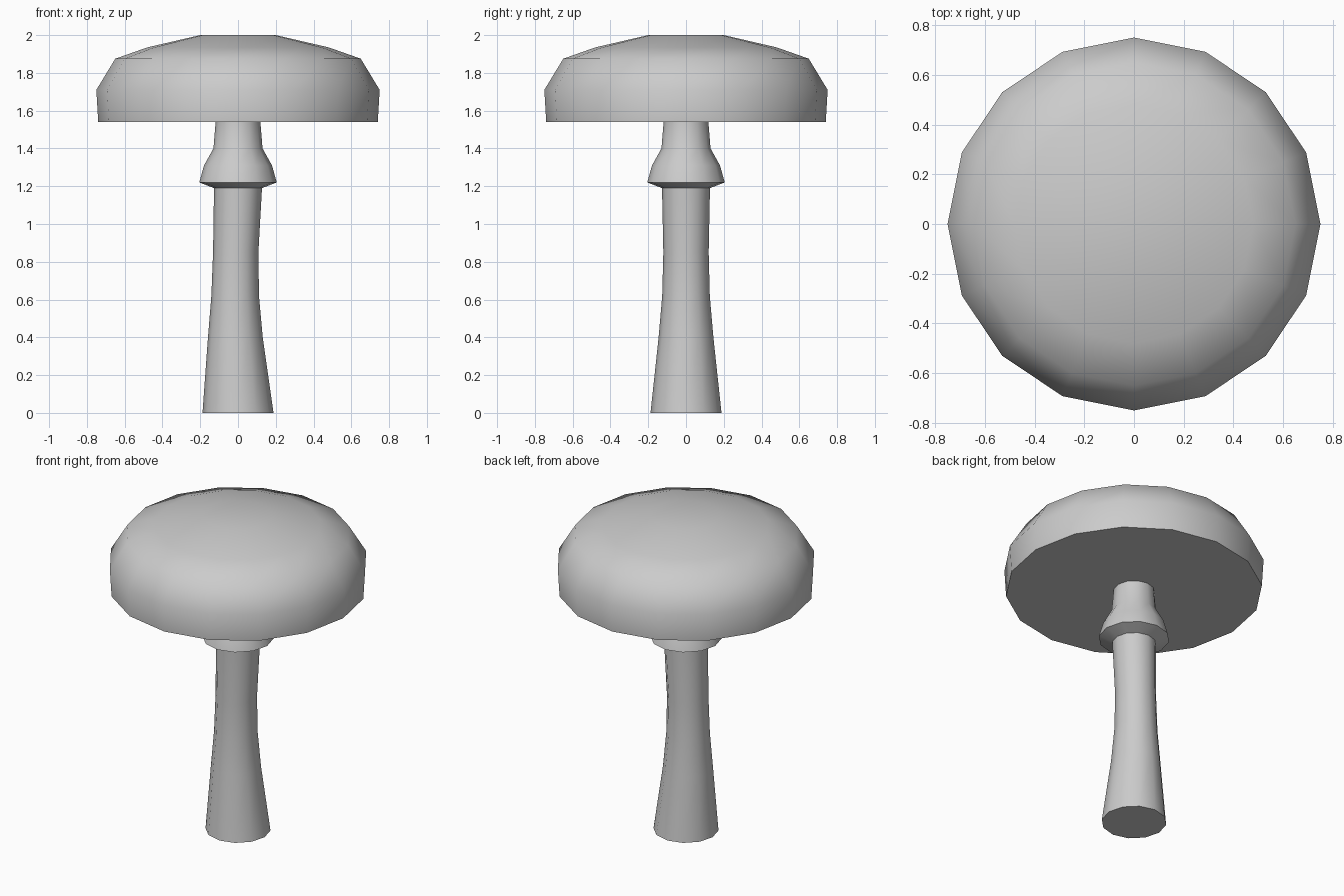
import bpy, bmesh
from math import cos, sin, tau, radians

cube = bpy.data.objects.get("Cube")
if cube:
    bpy.data.objects.remove(cube, do_unlink=True)

grey = bpy.data.materials.new("plain grey")
grey.use_nodes = True
colour = (0.6, 0.6, 0.6, 1)
grey.diffuse_color = colour
grey.node_tree.nodes["Principled BSDF"].inputs["Base Color"].default_value = colour


def lathe(name, sides, rings):
    """Stack closed rings of (radius, height, x shift) and cap both ends."""
    bm = bmesh.new()
    loops = []
    for r, z, shift in rings:
        loops.append([bm.verts.new((shift + r * cos(tau * i / sides),
                                    r * sin(tau * i / sides), z))
                      for i in range(sides)])
    for low, high in zip(loops, loops[1:]):
        for i in range(sides):
            j = (i + 1) % sides
            bm.faces.new((low[i], low[j], high[j], high[i]))
    bm.faces.new(loops[0][::-1])
    bm.faces.new(loops[-1])
    mesh = bpy.data.meshes.new(name)
    bm.to_mesh(mesh)
    bm.free()
    mesh.materials.append(grey)
    obj = bpy.data.objects.new(name, mesh)
    bpy.context.collection.objects.link(obj)
    bpy.ops.object.select_all(action="DESELECT")
    obj.select_set(True)
    bpy.context.view_layer.objects.active = obj
    bpy.ops.object.shade_smooth_by_angle(angle=radians(50))
    return obj


# Slightly bent stem with a flared skirt below the cap
lathe("stem_with_skirt", 12, [
    (0.188, 0, 0), (0.145, 0.4, -0.014), (0.126, 0.62, -0.015),
    (0.12, 0.85, -0.012), (0.127, 1.19, 0), (0.205, 1.22, 0),
    (0.18, 1.31, 0), (0.13, 1.4, 0), (0.118, 1.545, 0)])

# Broad domed cap with a flat underside
lathe("mushroom_cap", 16, [
    (0.74, 1.54, 0), (0.75, 1.71, 0), (0.65, 1.875, 0),
    (0.48, 1.935, 0), (0.2, 2, 0)])
